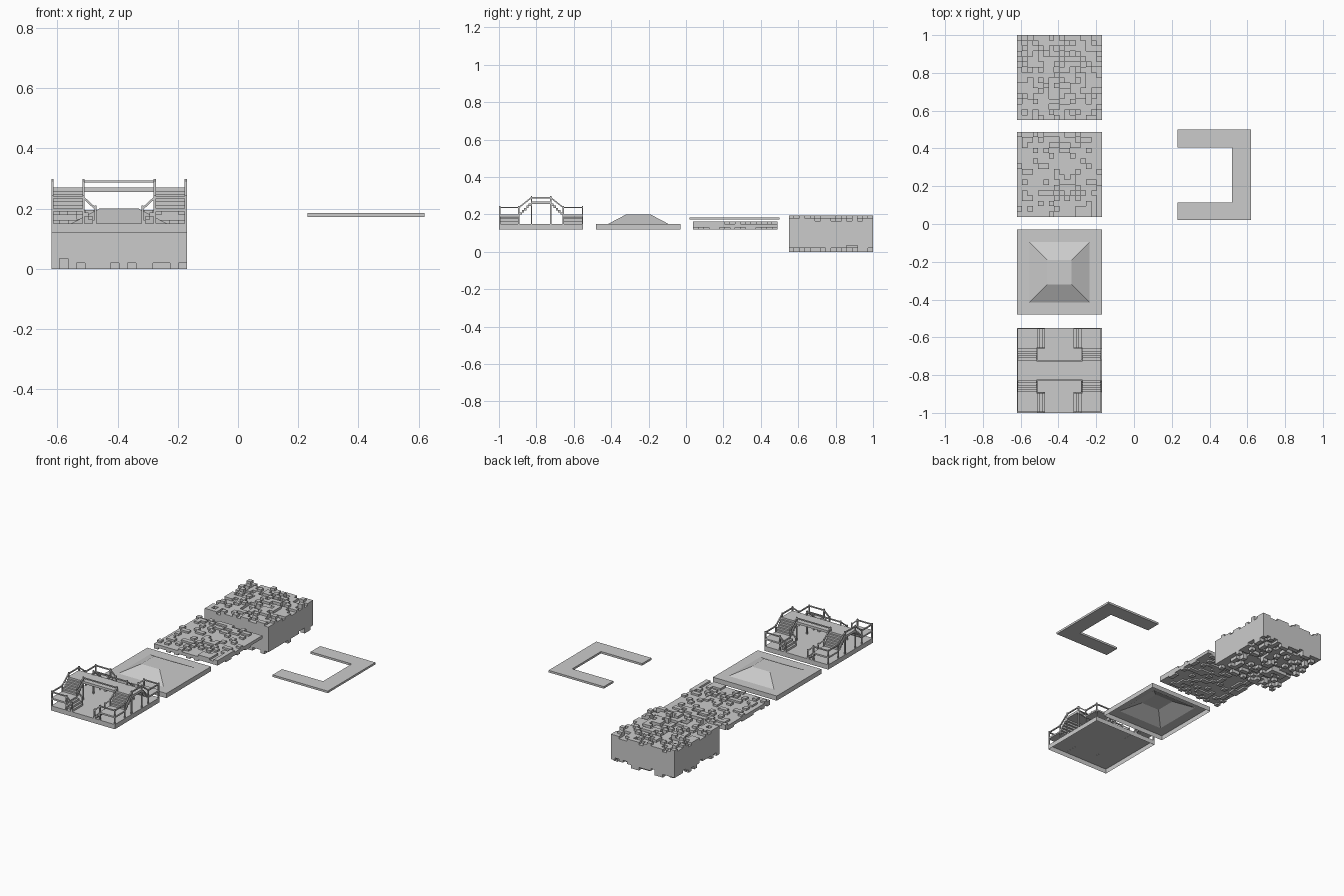
import bpy, bmesh, random
from mathutils import Vector, Matrix

if "Cube" in bpy.data.objects:
    bpy.data.objects.remove(bpy.data.objects["Cube"])

stone = bpy.data.materials.new("light grey")
stone.use_nodes = True
GREY = (0.6, 0.6, 0.6, 1)
stone.diffuse_color = GREY
stone.node_tree.nodes["Principled BSDF"].inputs["Base Color"].default_value = GREY

random.seed(4)
HALF = 0.225   # half width of every square tile
CX = -0.395    # the tiles stand in one row


def finish(name, bm, loc=(0, 0, 0), normals=True):
    bmesh.ops.remove_doubles(bm, verts=bm.verts, dist=1e-5)
    if normals:
        bmesh.ops.recalc_face_normals(bm, faces=bm.faces)
    mesh = bpy.data.meshes.new(name)
    bm.to_mesh(mesh)
    bm.free()
    mesh.materials.append(stone)
    ob = bpy.data.objects.new(name, mesh)
    ob.location = loc
    bpy.context.collection.objects.link(ob)
    return ob


def box(bm, x, y, z):
    lo, hi = Vector((min(x), min(y), min(z))), Vector((max(x), max(y), max(z)))
    m = Matrix.Translation((lo + hi) / 2) @ Matrix.Diagonal((*(hi - lo), 1))
    bmesh.ops.create_cube(bm, size=1, matrix=m)


def bar(bm, p, q, t=0.007):
    p, q = Vector(p), Vector(q)
    d = q - p
    rot = d.to_track_quat('X', 'Z').to_matrix().to_4x4()
    m = Matrix.Translation((p + q) / 2) @ rot @ Matrix.Diagonal((d.length, t, t, 1))
    bmesh.ops.create_cube(bm, size=1, matrix=m)


def quad(bm, *pts):
    bm.faces.new([bm.verts.new(p) for p in pts])


def ring(h, z):
    return [(-h, -h, z), (h, -h, z), (h, h, z), (-h, h, z)]


def band(bm, a, b):
    for i in range(4):
        j = (i + 1) % 4
        quad(bm, a[i], a[j], b[j], b[i])


# Tile tray: top and four walls, open below
def tray(bm):
    band(bm, ring(HALF, 0.12), ring(HALF, 0.15))


# Bridge tile base
bm = bmesh.new()
tray(bm)
quad(bm, *ring(HALF, 0.15))
BRIDGE = (CX, -0.775, 0)
finish("bridge_base", bm, BRIDGE)

# Bridge deck, landings and stairs, repeated in four corners
IN, OUT, DECK, FOOT = 0.115, HALF, 0.055, 0.075
Z0, ZL, ZD = 0.15, 0.2, 0.27
deck, stairs, rails = bmesh.new(), bmesh.new(), bmesh.new()
box(deck, (-OUT, OUT), (-DECK, DECK), (ZD - 0.015, ZD))
e = 0.0035
for sx in (-1, 1):
    for sy in (-1, 1):
        def P(x, y, z):
            return (sx * x, sy * y, z)
        box(deck, (sx * IN, sx * OUT), (sy * IN, sy * OUT), (ZL - 0.01, ZL))
        # upper flight
        n = 5
        for i in range(n):
            a = DECK + (IN - DECK) * i / n
            z = ZD - (ZD - ZL) * (i + 1) / (n + 1)
            box(stairs, (sx * IN, sx * OUT), (sy * a, sy * (a + 0.012)), (z - 0.013, z))
        # lower flight
        n = 3
        for i in range(n):
            a = IN - (IN - FOOT) * (i + 1) / n
            z = ZL - (ZL - Z0) * (i + 1) / (n + 1)
            box(stairs, (sx * a, sx * (a + 0.0134)), (sy * IN, sy * OUT), (z - 0.013, z))
        # posts
        o, n_, d, f = OUT - e, IN + e, DECK - e, FOOT + e
        for x, y, top in ((o, o, 0.245), (n_, o, 0.245), (o, n_, 0.245), (n_, n_, 0.245),
                          (o, d, 0.298), (n_, d, 0.298), (f, o, 0.21), (f, n_, 0.21)):
            bar(rails, P(x, y, Z0), P(x, y, top))
        # handrails
        h, H, L = 0.237, 0.29, 0.2
        for p, q in (((o, o, h), (o, n_, h)), ((o, o, h), (n_, o, h)),
                     ((o, n_, h), (o, d, H)), ((n_, n_, h), (n_, d, H)),
                     ((n_, o, h), (f, o, L)), ((n_, n_, h), (f, n_, L))):
            bar(rails, P(*p), P(*q))
    bar(rails, (sx * (OUT - e), -DECK, 0.29), (sx * (OUT - e), DECK, 0.29))
    bar(rails, (-IN, sx * (DECK - e), 0.29), (IN, sx * (DECK - e), 0.29))
finish("bridge_deck", deck, BRIDGE)
finish("bridge_stairs", stairs, BRIDGE)
finish("bridge_railing", rails, BRIDGE)

# Mound tile: tray rising into a truncated pyramid, hollow below
bm = bmesh.new()
tray(bm)
band(bm, ring(HALF, 0.15), ring(0.16, 0.15))
band(bm, ring(0.16, 0.15), ring(0.065, 0.2))
quad(bm, *ring(0.065, 0.2))
finish("mound_tile", bm, (CX, -0.255, 0))


# Cobbled slab: stepped cells on top and underneath
def cobbles(name, y, tops, bottoms, n=16):
    bm = bmesh.new()
    s = 2 * HALF / n
    layers = [[[random.choice(lv) for _ in range(n)] for _ in range(n)]
              for lv in (bottoms, tops)]
    for side, grid in enumerate(layers):
        other = layers[1 - side]
        for i in range(n):
            for j in range(n):
                z = grid[i][j]
                x0, y0 = -HALF + i * s, -HALF + j * s
                c = [(x0, y0), (x0 + s, y0), (x0 + s, y0 + s), (x0, y0 + s)]
                face = [(*p, z) for p in c]
                quad(bm, *(face if side else face[::-1]))
                steps = ((0, -1), (1, 0), (0, 1), (-1, 0))
                for k, (di, dj) in enumerate(steps):
                    a, b = c[k], c[(k + 1) % 4]
                    u, v = i + di, j + dj
                    inside = 0 <= u < n and 0 <= v < n
                    if inside:
                        w = grid[u][v]
                    elif side:
                        w = other[i][j]
                    else:
                        continue
                    if (w < z) if side else (w > z):
                        lo, hi = min(w, z), max(w, z)
                        quad(bm, (*a, lo), (*b, lo), (*b, hi), (*a, hi))
    finish(name, bm, (CX, y, 0), normals=False)


cobbles("cobbled_slab", 0.263, (0.15, 0.15, 0.162), (0.12, 0.13, 0.13))
cobbles("cobbled_block", 0.775, (0.165, 0.18, 0.18, 0.195), (0, 0.02, 0.02, 0.035))

# U-shaped kerb
bm = bmesh.new()
for ys in ((0.02, 0.115), (0.405, 0.5)):
    box(bm, (0.23, 0.52), ys, (0.172, 0.185))
    box(bm, (0.52, 0.62), ys, (0.172, 0.185))
box(bm, (0.52, 0.62), (0.115, 0.405), (0.172, 0.185))
bmesh.ops.remove_doubles(bm, verts=bm.verts, dist=1e-5)
inner = [f for f in bm.faces if any(
    g is not f and set(g.verts) == set(f.verts) for g in bm.faces)]
bmesh.ops.delete(bm, geom=inner, context='FACES')
finish("u_kerb", bm)
